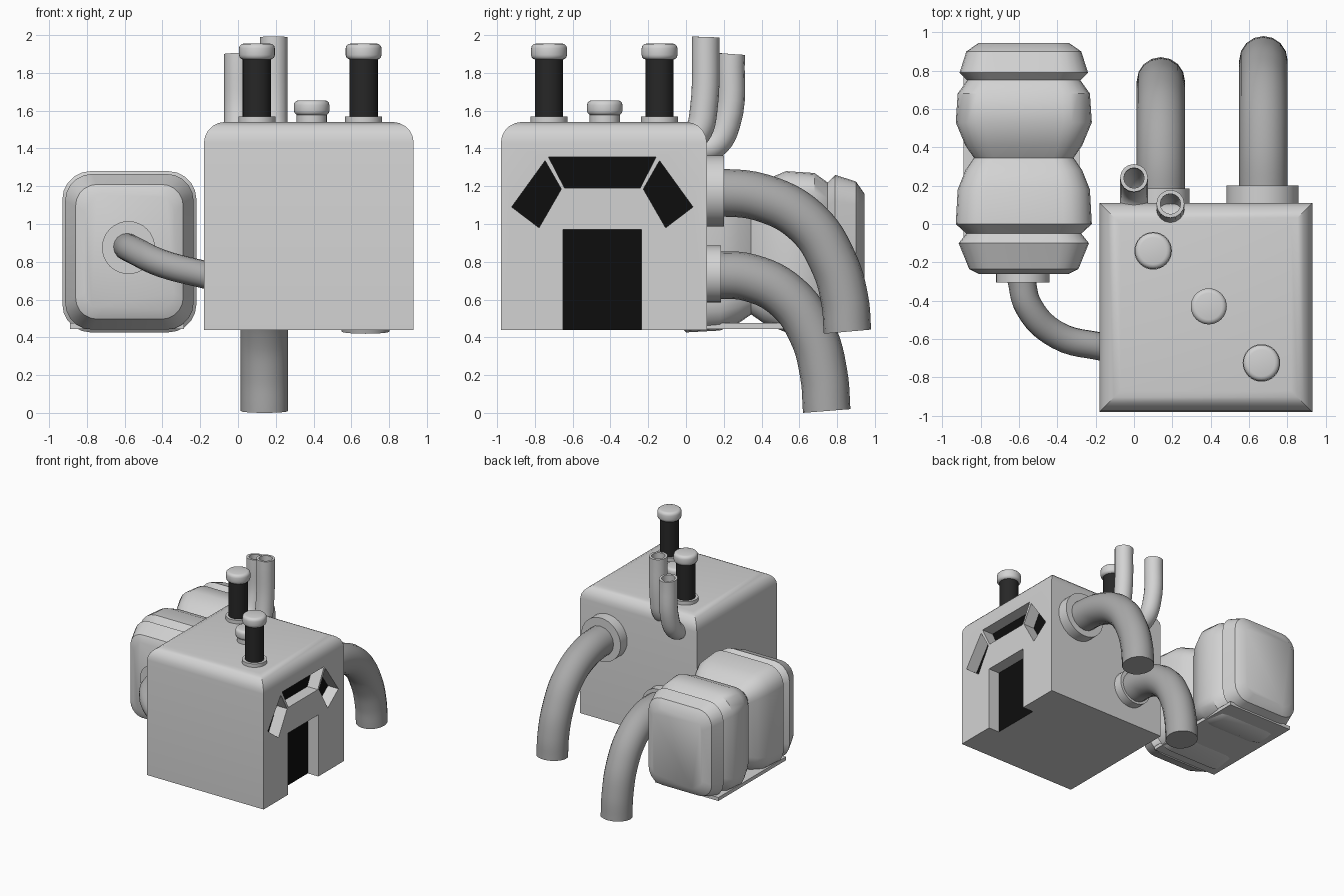
import bpy, bmesh, math
from mathutils import Vector

cube = bpy.data.objects.get("Cube")
if cube:
    bpy.data.objects.remove(cube, do_unlink=True)


def material(name, value):
    m = bpy.data.materials.new(name)
    m.use_nodes = True
    col = (value, value, value, 1)
    m.diffuse_color = col
    m.node_tree.nodes["Principled BSDF"].inputs["Base Color"].default_value = col
    return m


LIGHT = material("light grey", 0.65)
PIPE = material("pipe grey", 0.4)
STEM = material("stem black", 0.02)
GLASS = material("window black", 0.004)


def select(ob):
    bpy.ops.object.select_all(action='DESELECT')
    ob.select_set(True)
    bpy.context.view_layer.objects.active = ob


def smooth(ob):
    select(ob)
    bpy.ops.object.shade_smooth_by_angle(angle=math.radians(35))


def from_bmesh(name, bm, *mats):
    bmesh.ops.recalc_face_normals(bm, faces=bm.faces)
    me = bpy.data.meshes.new(name)
    bm.to_mesh(me)
    bm.free()
    ob = bpy.data.objects.new(name, me)
    bpy.context.collection.objects.link(ob)
    for m in mats:
        me.materials.append(m)
    return ob


def box(name, lo, hi, mat):
    bm = bmesh.new()
    bmesh.ops.create_cube(bm, size=1)
    for v in bm.verts:
        v.co = [l + (c + 0.5) * (h - l) for l, h, c in zip(lo, hi, v.co)]
    return from_bmesh(name, bm, mat)


def disc(name, base, axis, r, height, mat, bevel=0):
    """Cylinder standing on base along axis, with an optional rounded rim."""
    axis = Vector(axis)
    bpy.ops.mesh.primitive_cylinder_add(
        vertices=32, radius=r, depth=height, location=Vector(base) + axis * height / 2,
        rotation=axis.to_track_quat('Z', 'Y').to_euler())
    ob = bpy.context.object
    ob.name = name
    ob.data.materials.append(mat)
    if bevel:
        mod = ob.modifiers.new("rim", 'BEVEL')
        mod.width, mod.segments = bevel, 3
        mod.limit_method = 'ANGLE'
        bpy.ops.object.modifier_apply(modifier="rim")
    smooth(ob)


def tube(name, points, r, mat, wall=0):
    """Round pipe along a smooth path; a wall thickness leaves it hollow."""
    cu = bpy.data.curves.new(name, 'CURVE')
    cu.dimensions = '3D'
    cu.bevel_depth, cu.bevel_resolution, cu.resolution_u = r, 6, 6
    cu.use_fill_caps = not wall
    sp = cu.splines.new('BEZIER')
    sp.bezier_points.add(len(points) - 1)
    for bp, p in zip(sp.bezier_points, points):
        bp.co = p
        bp.handle_left_type = bp.handle_right_type = 'AUTO'
    ob = bpy.data.objects.new(name, cu)
    bpy.context.collection.objects.link(ob)
    cu.materials.append(mat)
    select(ob)
    bpy.ops.object.convert(target='MESH')
    ob = bpy.context.object
    ob.name = name
    if wall:
        ob.modifiers.new("wall", 'SOLIDIFY').thickness = wall
        bpy.ops.object.modifier_apply(modifier="wall")
    smooth(ob)


# Cabin: block with rounded top edges
cabin = box("cabin", (-0.18, -0.98, 0.44), (0.93, 0.11, 1.54), LIGHT)
cabin.data.materials.append(GLASS)
bm = bmesh.new()
bm.from_mesh(cabin.data)
top = [e for e in bm.edges if all(v.co.z > 1.5 for v in e.verts)]
bmesh.ops.bevel(bm, geom=top, offset=0.11, segments=5, profile=0.5, affect='EDGES')
bm.to_mesh(cabin.data)
bm.free()

# Recessed windows and doorway on the +x side, outlines mirrored about MID
MID, FLOOR = -0.443, 0.83
centre = [(-0.285, 1.355), (0.285, 1.355), (0.2, 1.19), (-0.2, 1.19)]
side = [(0.303, 1.335), (0.217, 1.185), (0.335, 0.98), (0.48, 1.09)]
door = [(-0.207, 0.4), (0.207, 0.4), (0.207, 0.97), (-0.207, 0.97)]
for i, outline in enumerate((centre, side, [(-y, z) for y, z in side], door)):
    bm = bmesh.new()
    f = bm.faces.new([bm.verts.new((FLOOR, MID + y, z)) for y, z in outline])
    ext = bmesh.ops.extrude_face_region(bm, geom=[f])["geom"]
    bmesh.ops.translate(bm, vec=(0.2, 0, 0),
                        verts=[g for g in ext if isinstance(g, bmesh.types.BMVert)])
    cutter = from_bmesh("opening_cutter", bm, LIGHT)
    cutter.hide_render = True
    select(cabin)
    mod = cabin.modifiers.new("opening", 'BOOLEAN')
    mod.operation, mod.solver, mod.object = 'DIFFERENCE', 'EXACT', cutter
    bpy.ops.object.modifier_apply(modifier="opening")
    bpy.data.objects.remove(cutter, do_unlink=True)
for p in cabin.data.polygons:
    p.material_index = int(p.normal.x > 0.9 and abs(p.center.x - FLOOR) < 0.01)
smooth(cabin)

# Roof posts and button
UP = (0, 0, 1)
for n, (x, y) in (("rear", (0.1, -0.14)), ("front", (0.665, -0.725))):
    disc(n + "_post_base", (x, y, 1.53), UP, 0.098, 0.04, LIGHT)
    disc(n + "_post", (x, y, 1.56), UP, 0.075, 0.32, STEM)
    disc(n + "_post_cap", (x, y, 1.87), UP, 0.095, 0.085, LIGHT, 0.025)
disc("button_base", (0.39, -0.43, 1.53), UP, 0.08, 0.05, LIGHT)
disc("button", (0.39, -0.43, 1.575), UP, 0.094, 0.08, LIGHT, 0.025)

# Large exhaust pipes with collars on the back
BACK = (0, 1, 0)
disc("upper_collar", (0.67, 0.1, 1.175), BACK, 0.187, 0.1, LIGHT)
disc("lower_collar", (0.14, 0.1, 0.735), BACK, 0.15, 0.085, LIGHT)
upper = [(0.12, 1.17), (0.4, 1.14), (0.64, 1.01), (0.78, 0.8), (0.84, 0.6), (0.855, 0.43)]
lower = [(0.12, 0.73), (0.34, 0.715), (0.54, 0.61), (0.67, 0.42), (0.73, 0.2), (0.745, 0.01)]
tube("upper_pipe", [(0.675, y, z) for y, z in upper], 0.126, PIPE)
tube("lower_pipe", [(0.14, y, z) for y, z in lower], 0.126, PIPE)

# Small hollow vents rising behind the roof
tube("short_vent", [(0, 0.06, 1.39), (0, 0.15, 1.42), (0, 0.215, 1.53), (0, 0.24, 1.9)],
     0.073, LIGHT, 0.02)
tube("tall_vent", [(0.19, 0.03, 1.45), (0.19, 0.07, 1.5), (0.19, 0.093, 1.6),
                   (0.19, 0.105, 1.99)], 0.073, LIGHT, 0.02)

# Ribbed tank: rounded rectangles lofted along y, as (y, inset) pairs
ribs = [(-0.26, 0.12), (-0.235, 0.07), (-0.1, 0.015), (-0.05, 0.055), (0, 0), (0.18, 0.01),
        (0.28, 0.05), (0.345, 0.095), (0.41, 0.05), (0.53, 0), (0.68, 0.01), (0.75, 0.06),
        (0.79, 0.02), (0.9, 0.055), (0.945, 0.12)]
bm = bmesh.new()
rings = []
for y, d in ribs:
    ring = []
    for k in range(24):
        q, a = k // 6, math.radians(90 * (k // 6) + 18 * (k % 6))
        sx, sz = (1, -1, -1, 1)[q], (1, 1, -1, -1)[q]
        r = 0.15 - d / 2
        ring.append(bm.verts.new((-0.575 + sx * (0.355 - d - r) + r * math.cos(a), y,
                                  0.853 + sz * (0.427 - d - r) + r * math.sin(a))))
    rings.append(ring)
for a, b in zip(rings, rings[1:]):
    for k in range(24):
        bm.faces.new((a[k], a[k - 1], b[k - 1], b[k]))
bm.faces.new(rings[0])
bm.faces.new(rings[-1])
smooth(from_bmesh("tank", bm, LIGHT))
box("tank_plate", (-0.89, -0.09, 0.445), (-0.285, 0.83, 0.475), LIGHT)

# Tank outlet and hose to the cabin
disc("tank_outlet", (-0.58, -0.305, 0.875), BACK, 0.14, 0.06, LIGHT)
tube("tank_hose", [(-0.59, -0.28, 0.88), (-0.55, -0.43, 0.86), (-0.4, -0.58, 0.79),
                   (-0.15, -0.645, 0.725)], 0.073, PIPE)
